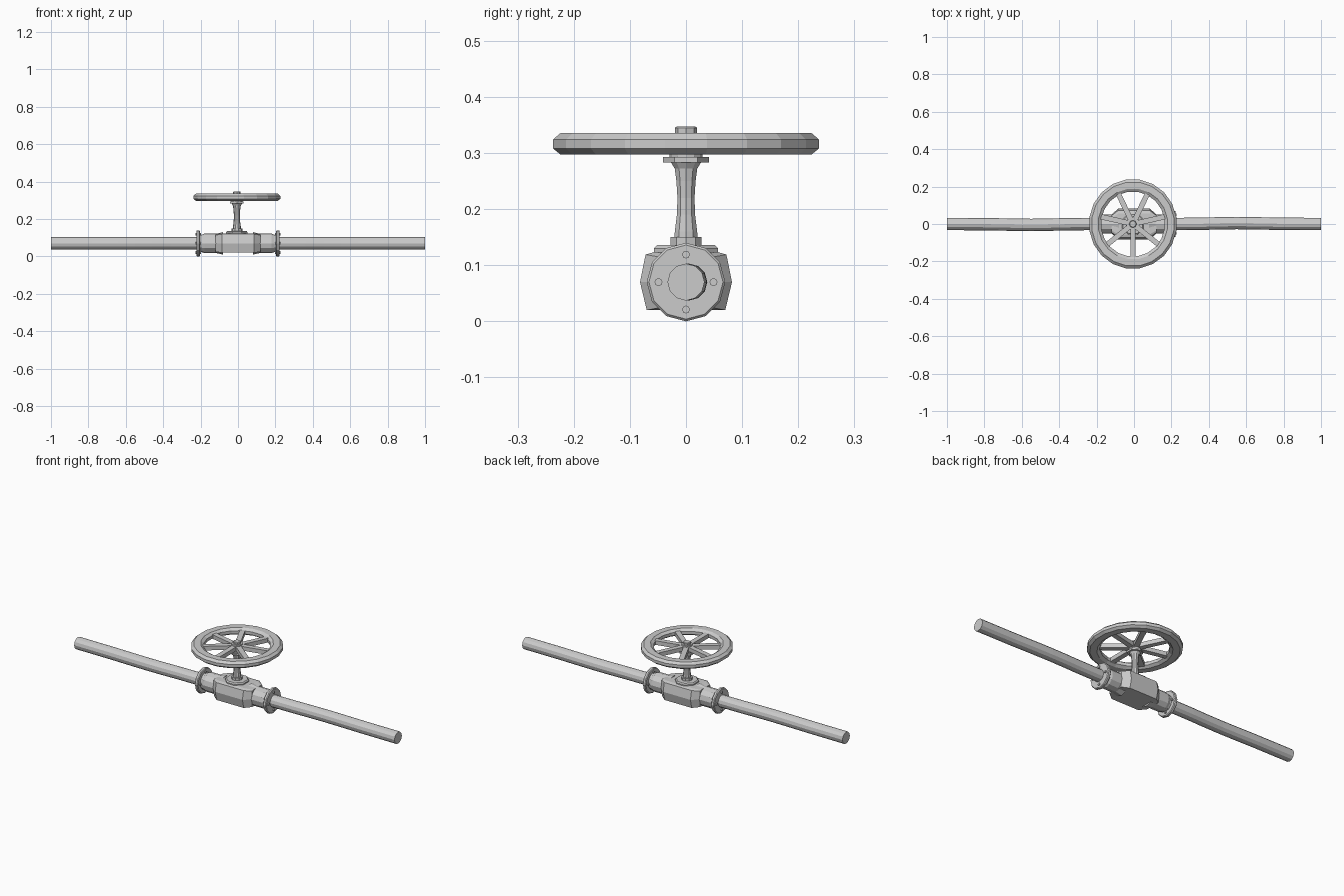
import bpy, bmesh, math
from mathutils import Matrix, Vector

if "Cube" in bpy.data.objects:
    bpy.data.objects.remove(bpy.data.objects["Cube"])

CZ = 0.07      # pipe axis height
WX = -0.006    # stem and wheel centre


def make(name, verts, faces):
    me = bpy.data.meshes.new(name)
    me.from_pydata(verts, [], faces)
    bm = bmesh.new()
    bm.from_mesh(me)
    bmesh.ops.recalc_face_normals(bm, faces=bm.faces)
    bm.to_mesh(me)
    bm.free()
    ob = bpy.data.objects.new(name, me)
    bpy.context.collection.objects.link(ob)
    return ob


def loft(name, rings, closed=False):
    n, m = len(rings[0]), len(rings)
    verts = [v for r in rings for v in r]
    faces = [(i * n + j, i * n + (j + 1) % n, (i + 1) % m * n + (j + 1) % n, (i + 1) % m * n + j)
             for i in range(m if closed else m - 1) for j in range(n)]
    if not closed:
        faces += [tuple(range(n)), tuple(range((m - 1) * n, m * n))]
    return make(name, verts, faces)


def turn_x(name, prof, n, phase=0.0, cy=0.0, cz=CZ):
    # prof: (x, radius) or (x, radius, y offset)
    rings = []
    for p in prof:
        off = p[2] if len(p) > 2 else 0
        rings.append([(p[0], cy + off + p[1] * math.cos(phase + math.tau * k / n),
                       cz + p[1] * math.sin(phase + math.tau * k / n)) for k in range(n)])
    return loft(name, rings)


def turn_z(name, prof, n, phase=0.0, closed=False, sx=1.0):
    return loft(name, [[(WX + sx * r * math.cos(phase + math.tau * k / n),
                         r * math.sin(phase + math.tau * k / n), z) for k in range(n)]
                       for r, z in prof], closed)


# Pipes, gently bent sideways
for s, side in ((-1, "left"), (1, "right")):
    turn_x(side + "_pipe", [(s * x, 0.033, s * o) for x, o in
           ((0.2, 0), (0.36, 0.001), (0.46, 0.004), (0.55, 0.005), (0.64, 0.004), (0.78, 0.001), (1, 0))], 12)
    # Flange, necks and bolts
    turn_x(side + "_flange", [(s * 0.204, 0.066), (s * 0.208, 0.07), (s * 0.219, 0.07), (s * 0.223, 0.066)],
           12, math.pi / 2)
    turn_x(side + "_neck", [(s * 0.08, 0.06), (s * 0.115, 0.052), (s * 0.18, 0.052),
                            (s * 0.195, 0.046), (s * 0.206, 0.046)], 12)
    for k in range(4):
        a = k * math.pi / 2
        turn_x(side + "_bolt", [(s * 0.198, 0.007), (s * 0.228, 0.007)], 8, 0,
               0.049 * math.cos(a), CZ + 0.049 * math.sin(a))

# Valve body, tapered at both ends
half = [(0.055, 0.124), (0.072, 0.119), (0.082, 0.07), (0.07, 0.02)]
sect = half + [(-y, z) for y, z in reversed(half)]
loft("valve_body", [[(x, y * f, CZ + (z - CZ) * g) for y, z in sect] for x, f, g in
                    ((-0.12, 0.62, 0.9), (-0.085, 1, 1), (0.085, 1, 1), (0.12, 0.62, 0.9))])

# Bonnet plate and stem
turn_z("bonnet_plate", [(0.062, 0.12), (0.062, 0.13), (0.056, 0.136)], 8, math.pi / 8)
turn_z("stem_base", [(0.029, 0.134), (0.029, 0.15)], 10)
turn_z("stem", [(0.022, 0.14), (0.021, 0.16), (0.017, 0.19), (0.016, 0.22), (0.018, 0.25),
                (0.021, 0.272), (0.028, 0.283)], 10)
turn_z("stem_collar", [(0.041, 0.283), (0.041, 0.293)], 6, math.pi / 6)
turn_z("wheel_hub", [(0.029, 0.292), (0.029, 0.336)], 12)
turn_z("hub_nut", [(0.02, 0.334), (0.02, 0.345), (0.017, 0.347)], 8)

# Handwheel rim and spokes
turn_z("wheel_rim", [(0.226, 0.297), (0.24, 0.308), (0.24, 0.324), (0.226, 0.336), (0.19, 0.336),
                     (0.174, 0.325), (0.174, 0.308), (0.19, 0.297)], 20, math.pi / 20, True, 0.98)
for k in range(7):
    rot = Matrix.Translation((WX, 0, 0)) @ Matrix.Rotation(math.tau * k / 7 - math.pi / 2, 4, 'Z')
    loft("wheel_spoke", [[rot @ Vector((x, y, z)) for y, z in
         ((-w, 0.305), (w, 0.305), (w, 0.328), (-w, 0.328))] for x, w in ((0.015, 0.014), (0.185, 0.014))])
